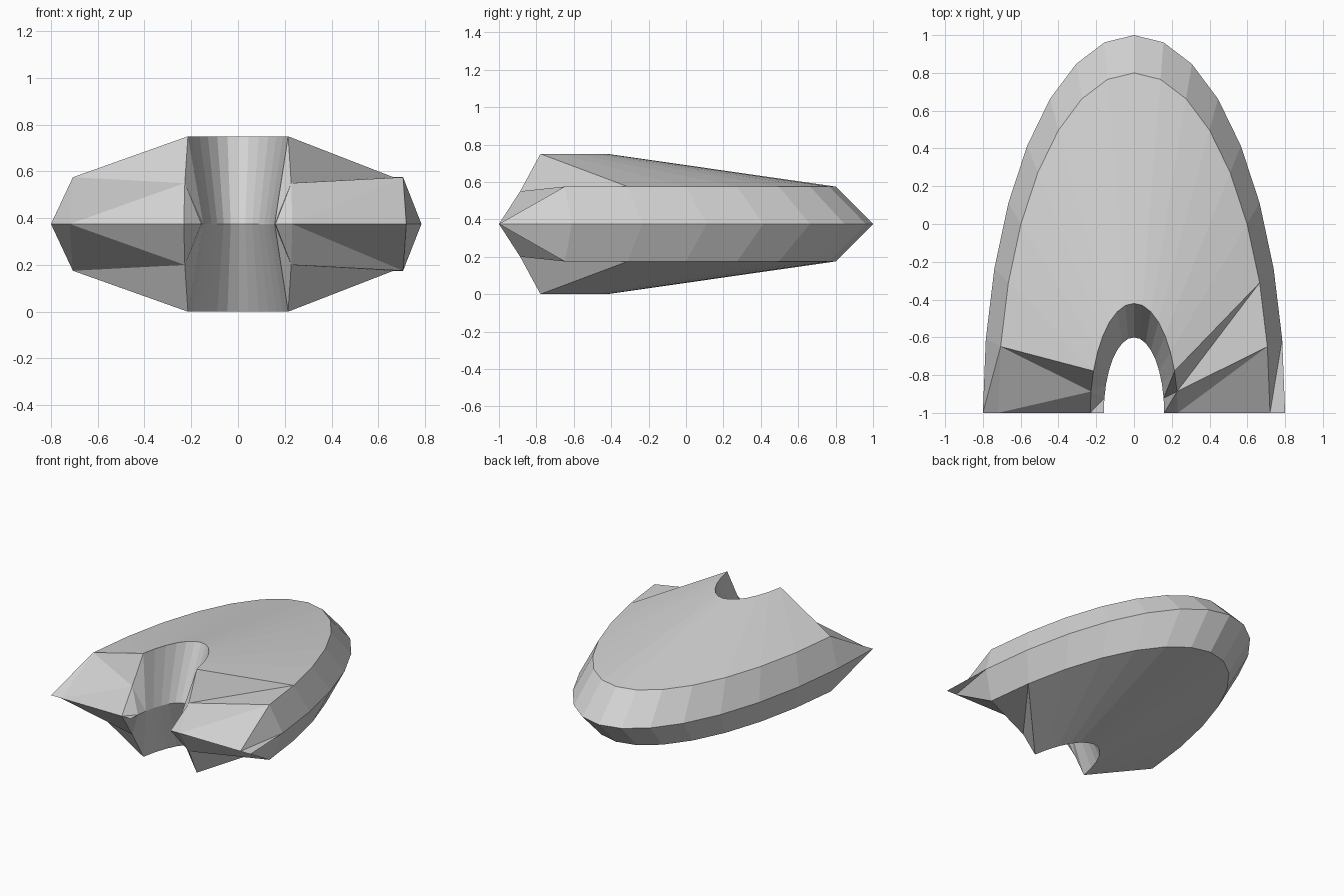
import bpy
import bmesh
from math import cos, sin, pi

cube = bpy.data.objects.get("Cube")
if cube:
    bpy.data.objects.remove(cube)

STEPS = 16        # segments round the half ellipse
MID = 0.375       # height of the symmetry plane

grey = bpy.data.materials.new("light_grey")
grey.use_nodes = True
colour = (0.65, 0.65, 0.65, 1)
grey.diffuse_color = colour
grey.node_tree.nodes["Principled BSDF"].inputs["Base Color"].default_value = colour

bm = bmesh.new()


def ring(scale, rise, side=1, first_rise=None):
    """Half-ellipse of vertices from right to left of the arch, ends pinched to the mid plane."""
    verts = []
    for i in range(STEPS + 1):
        a = pi - pi * i / STEPS
        from_end = min(i, STEPS - i)
        h = rise
        if from_end == 0:
            h = 0
        elif from_end == 1 and first_rise is not None:
            h = first_rise
        verts.append(bm.verts.new((0.8 * scale * cos(a),
                                   -1 + 2 * scale * sin(a),
                                   MID + side * h)))
    return verts


def add_face(verts, side):
    bm.faces.new(verts if side > 0 else verts[::-1])


# Outer edge and arch waist are shared by the upper and lower halves
outer_edge = ring(1.0, 0)
arch_waist = ring(0.2, 0)

for side in (1, -1):
    rim = ring(0.9, 0.2, side)
    arch_lip = ring(0.29, 0.375, side, first_rise=0.175)
    loops = [outer_edge, rim, arch_lip, arch_waist]
    # Bevelled rim, sloping deck, arch wall
    for a, b in zip(loops, loops[1:]):
        for i in range(STEPS):
            j = i + 1
            if i in (0, 1, STEPS - 2, STEPS - 1):   # twisted end panels
                add_face([a[i], b[i], b[j]], side)
                add_face([a[i], b[j], a[j]], side)
            else:
                add_face([a[i], b[i], b[j], a[j]], side)

mesh = bpy.data.meshes.new("arched_shell")
bm.to_mesh(mesh)
bm.free()
mesh.materials.append(grey)
shell = bpy.data.objects.new("arched_shell", mesh)
bpy.context.collection.objects.link(shell)
